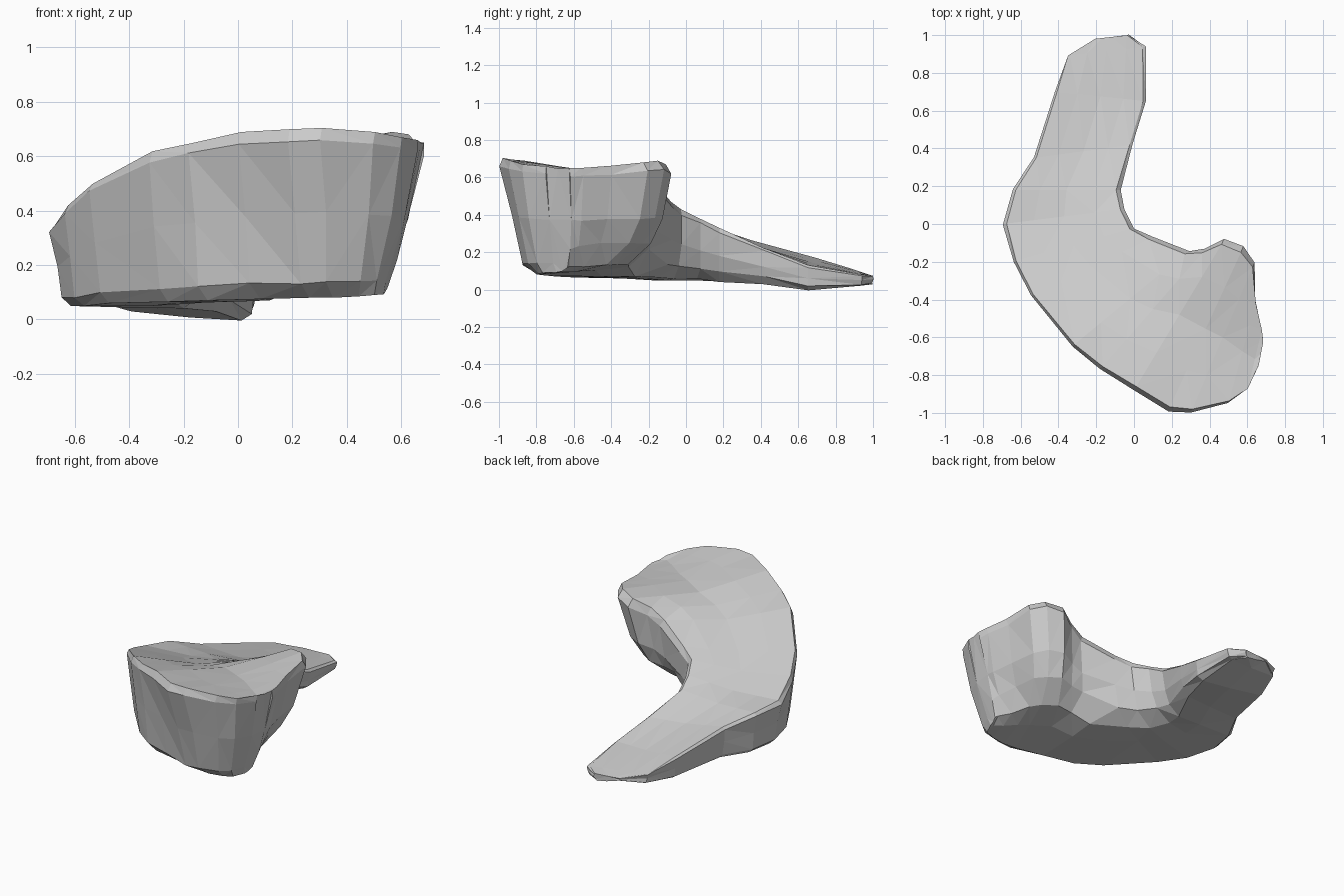
import bpy, bmesh, math, random
from mathutils import Vector

cube = bpy.data.objects.get("Cube")
if cube:
    bpy.data.objects.remove(cube, do_unlink=True)
random.seed(4)

# Stone colour
stone = bpy.data.materials.new("pale grey")
stone.use_nodes = True
colour = (0.6, 0.6, 0.6, 1)
stone.diffuse_color = colour
stone.node_tree.nodes["Principled BSDF"].inputs["Base Color"].default_value = colour

# Sections from tail to head: outer rim point, inner rim point, floor height
sections = [
    ((-.21, .98, .08), (-.03, 1.0, .075), .03),
    ((-.35, .89, .11), (.06, .94, .08), .015),
    ((-.42, .70, .17), (.065, .65, .13), -.005),
    ((-.53, .35, .265), (-.005, .42, .22), .03),
    ((-.64, .18, .32), (-.075, .18, .33), .04),
    ((-.69, .00, .345), (-.05, .08, .38), .05),
    ((-.64, -.20, .42), (.00, -.02, .43), .05),
    ((-.55, -.38, .50), (.10, -.07, .47), .06),
    ((-.33, -.65, .62), (.29, -.14, .56), .065),
    ((-.18, -.77, .65), (.38, -.13, .62), .07),
    ((.00, -.88, .69), (.48, -.08, .67), .075),
    ((.18, -.99, .70), (.58, -.12, .69), .08),
    ((.30, -1.0, .705), (.64, -.20, .68), .08),
    ((.50, -.95, .69), (.65, -.40, .66), .085),
    ((.60, -.88, .67), (.68, -.55, .65), .09),
    ((.66, -.75, .66), (.685, -.62, .65), .09),
]

# Ring outline: position across the section, share of the height
ring = [(0, .93), (.06, .5), (.1, .09), (.18, 0), (.5, 0), (.73, .02), (.9, .19),
        (.965, .5), (1, .92), (.965, 1), (.75, 1), (.5, 1), (.25, 1), (.025, 1)]


def clamp(value):
    return min(max(value, 0), 1)


def section_point(outer, inner, floor, t, h):
    a, b = Vector(outer), Vector(inner)
    tail = clamp((a.y - .1) / .3)
    # Outer wall is steep along the tail and waist, and slopes more at the front
    if h < .9 and t < .3:
        t *= (.65 + .6 * clamp((a.x + .2) / .4)) * (1 - .5 * tail)
    # Inner wall of the tail flares out towards its base
    if h < .9 and t > .6:
        t += (1 - t) * .6 * tail
    p = a.lerp(b, t)
    top = p.z
    if h == 1:
        top -= .08 * (a - b).length * top * math.sin(math.pi * t) ** 2
    # Tail floor tilts up towards the outer side
    floor += .05 * tail * clamp(.75 - t)
    p.z = floor + h * (top - floor)
    # Head narrows towards its base
    pull = clamp((p.x - .15) / .4) * (1 - h) ** 1.3
    p.x += (.2 - p.x) * .28 * pull
    p.y += (-.5 - p.y) * .13 * pull
    # Undersurface rises below the inner hook
    if h < .2 and p.x > .2:
        p.z += .06 * t * clamp((p.y + .75) / .3)
    # Chipped, uneven surface
    if 0 < h < 1:
        p += Vector(random.uniform(-.005, .005) for _ in range(3))
    return p


bm = bmesh.new()
loops = [[bm.verts.new(section_point(*s, t, h)) for t, h in ring] for s in sections]
for first, second in zip(loops, loops[1:]):
    for i in range(len(ring)):
        j = (i + 1) % len(ring)
        bm.faces.new((first[i], first[j], second[j], second[i]))
bm.faces.new(loops[0])
bm.faces.new(loops[-1])
bmesh.ops.triangulate(bm, faces=bm.faces, quad_method="BEAUTY", ngon_method="BEAUTY")
bmesh.ops.recalc_face_normals(bm, faces=bm.faces)

mesh = bpy.data.meshes.new("curved_stone")
bm.to_mesh(mesh)
bm.free()
mesh.materials.append(stone)
body = bpy.data.objects.new("curved_stone", mesh)
bpy.context.collection.objects.link(body)
